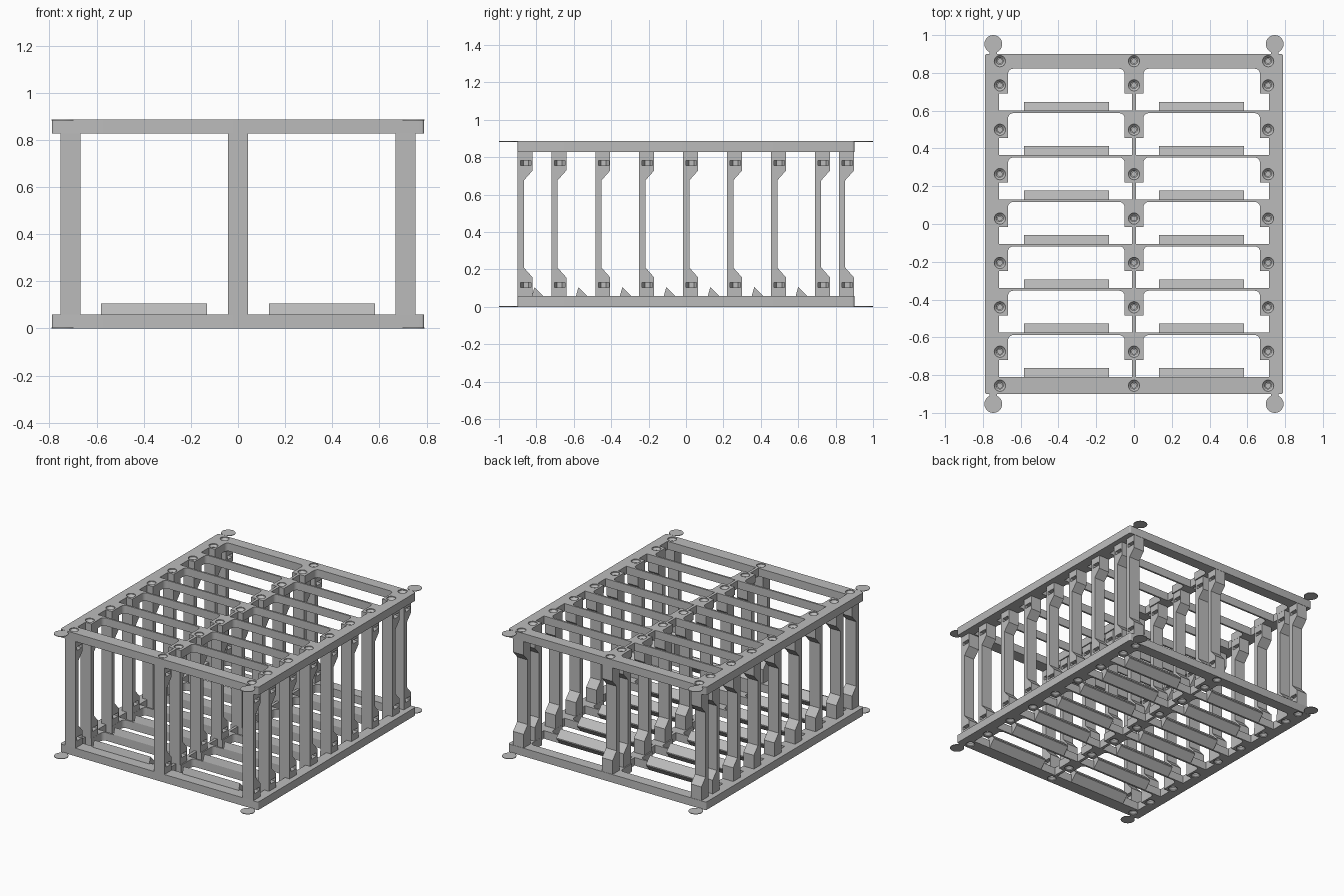
import bpy, bmesh
from math import sin, cos, pi, radians

if "Cube" in bpy.data.objects:
    bpy.data.objects.remove(bpy.data.objects["Cube"])

H = 0.886            # overall height
T = 0.058            # frame plate thickness
PITCH = 0.235        # spacing of the rows
ROWS = 7
POST_X = (-0.71, 0, 0.71)
POST_Y = [-0.9] + [-0.72 + PITCH * k for k in range(ROWS)] + [0.818]
BORE = 0.044         # screw axis behind the front face of a post

grey = bpy.data.materials.new("plain grey")
grey.use_nodes = True
grey.diffuse_color = (0.5, 0.5, 0.5, 1)
grey.node_tree.nodes["Principled BSDF"].inputs["Base Color"].default_value = (0.5, 0.5, 0.5, 1)


def prism(bm, pts, lo, hi, axis):
    """Extrude a 2D outline along x (outline in y, z) or z (outline in x, y)."""
    def place(p, d):
        return (d, p[0], p[1]) if axis == "x" else (p[0], p[1], d)
    a = [bm.verts.new(place(p, lo)) for p in pts]
    b = [bm.verts.new(place(p, hi)) for p in pts]
    skin(bm, [a, b])


def skin(bm, rings):
    """Close a stack of matching vertex rings into a solid."""
    n = len(rings[0])
    bm.faces.new(rings[0][::-1])
    bm.faces.new(rings[-1])
    for a, b in zip(rings, rings[1:]):
        for i in range(n):
            j = (i + 1) % n
            bm.faces.new((a[i], a[j], b[j], b[i]))


def lathe(bm, x, y, profile, n=24):
    skin(bm, [[bm.verts.new((x + r * cos(2 * pi * i / n), y + r * sin(2 * pi * i / n), z))
               for i in range(n)] for r, z in profile])


def arc(cx, cy, r, start, n=5):
    """Quarter circle, counter-clockwise from a start angle in degrees."""
    return [(cx + r * cos(radians(start + 90 * i / n)),
             cy + r * sin(radians(start + 90 * i / n))) for i in range(n + 1)]


def rect(x0, y0, x1, y1):
    return [(x0, y0), (x1, y0), (x1, y1), (x0, y1)]


def make(name, bm):
    bmesh.ops.recalc_face_normals(bm, faces=bm.faces)
    mesh = bpy.data.meshes.new(name)
    bm.to_mesh(mesh)
    bm.free()
    mesh.materials.append(grey)
    obj = bpy.data.objects.new(name, mesh)
    bpy.context.collection.objects.link(obj)
    return obj


def carve(obj, cutters):
    """Subtract the cutters, bake the result and discard the cutters."""
    for c in cutters:
        m = obj.modifiers.new("cut", "BOOLEAN")
        m.operation, m.solver, m.object = "DIFFERENCE", "EXACT", c
    bpy.context.view_layer.update()
    graph = bpy.context.evaluated_depsgraph_get()
    baked = bpy.data.meshes.new_from_object(obj.evaluated_get(graph))
    obj.modifiers.clear()
    obj.data = baked
    for c in cutters:
        bpy.data.objects.remove(c)


# Top and bottom frames: one plate with stepped windows and countersunk holes
def frame(name, z_in, z_out):
    s = 1 if z_out > z_in else -1
    lo, hi = min(z_in, z_out), max(z_in, z_out)
    bm = bmesh.new()
    r, X, Y = 0.012, 0.79, 0.9
    prism(bm, arc(X - r, Y - r, r, 0) + arc(r - X, Y - r, r, 90)
          + arc(r - X, r - Y, r, 180) + arc(X - r, r - Y, r, 270), lo, hi, "z")
    plate = make(name, bm)

    cut = bmesh.new()
    f = 0.028
    for k in range(ROWS):
        pad = -0.72 + PITCH * k
        front, back = pad - 0.09, pad + 0.132
        outline = ([(0.01, front), (0.715, front), (0.715, pad), (0.667, pad)]
                   + arc(0.667 - f, back - f, f, 0) + arc(0.05 + f, back - f, f, 90)
                   + [(0.05, pad), (0.01, pad)])
        for side in (1, -1):
            prism(cut, [(side * x, y) for x, y in outline], lo - 0.05, hi + 0.05, "z")
    for x in POST_X:
        for y in POST_Y:
            lathe(cut, x, y + BORE, [(0.017, z_in - s * 0.02), (0.017, z_out - s * 0.02),
                                     (0.03, z_out - s * 0.006), (0.03, z_out + s * 0.02)])
    carve(plate, [make("window_cutter", cut)])
    return plate


parts = [frame("bottom_frame", T, 0), frame("top_frame", H - T, H)]

# Posts: slim uprights with thicker ends, bores and open nut pockets
W, D, S = 0.042, 0.08, 0.033
low, high = T, H - T
bm = bmesh.new()
prism(bm, [(0, low), (D, low), (D, 0.157), (S, 0.21), (S, H - 0.21),
           (D, H - 0.157), (D, high), (0, high)], -W, W, "x")
post = make("post", bm)

pockets, bores = bmesh.new(), bmesh.new()
for z in (0.117, H - 0.117):
    prism(pockets, [(0.06, BORE - 0.028), (0.06, BORE + 0.028), (0, BORE + 0.028),
                    (-0.024, BORE + 0.014), (-0.024, BORE - 0.014), (0, BORE - 0.028)],
          z - 0.013, z + 0.013, "z")
for z0, z1 in ((low - 0.02, 0.117), (H - 0.117, high + 0.02)):
    lathe(bores, 0, BORE, [(0.012, z0), (0.012, z1)], 16)
carve(post, [make("pocket_cutter", pockets), make("bore_cutter", bores)])

for x, side in zip(POST_X, ("right", "middle", "left")):
    for i, y in enumerate(POST_Y):
        copy = bpy.data.objects.new(f"{side}_post_{i + 1}", post.data)
        copy.location = (x, y, 0)
        bpy.context.collection.objects.link(copy)
bpy.data.objects.remove(post)

# Sloped support ledges on the bottom slats
for side, name in ((-1, "right"), (1, "left")):
    for k in range(ROWS):
        y = -0.813 + PITCH * k
        bm = bmesh.new()
        prism(bm, [(y - 0.01, 0), (y + 0.004, 0), (y + 0.05, 0.05), (y + 0.05, 0.058),
                   (y + 0.003, 0.106), (y - 0.01, 0.06)], side * 0.132, side * 0.582, "x")
        make(f"{name}_ledge_{k + 1}", bm)

# Thin round corner tabs with short necks
for z, level in ((0, "bottom"), (H - 0.004, "top")):
    for sx in (-1, 1):
        for sy in (-1, 1):
            bm = bmesh.new()
            lathe(bm, sx * 0.745, sy * 0.953, [(0.047, z), (0.047, z + 0.004)], 32)
            prism(bm, rect(sx * 0.725, sy * 0.89, sx * 0.765, sy * 0.925),
                  z + 0.0005, z + 0.0035, "z")
            make(f"{level}_corner_tab", bm)

# Smooth the round holes and fillets only
bpy.ops.object.select_all(action="DESELECT")
for p in parts:
    p.select_set(True)
bpy.context.view_layer.objects.active = parts[0]
bpy.ops.object.shade_smooth_by_angle(angle=radians(30))
